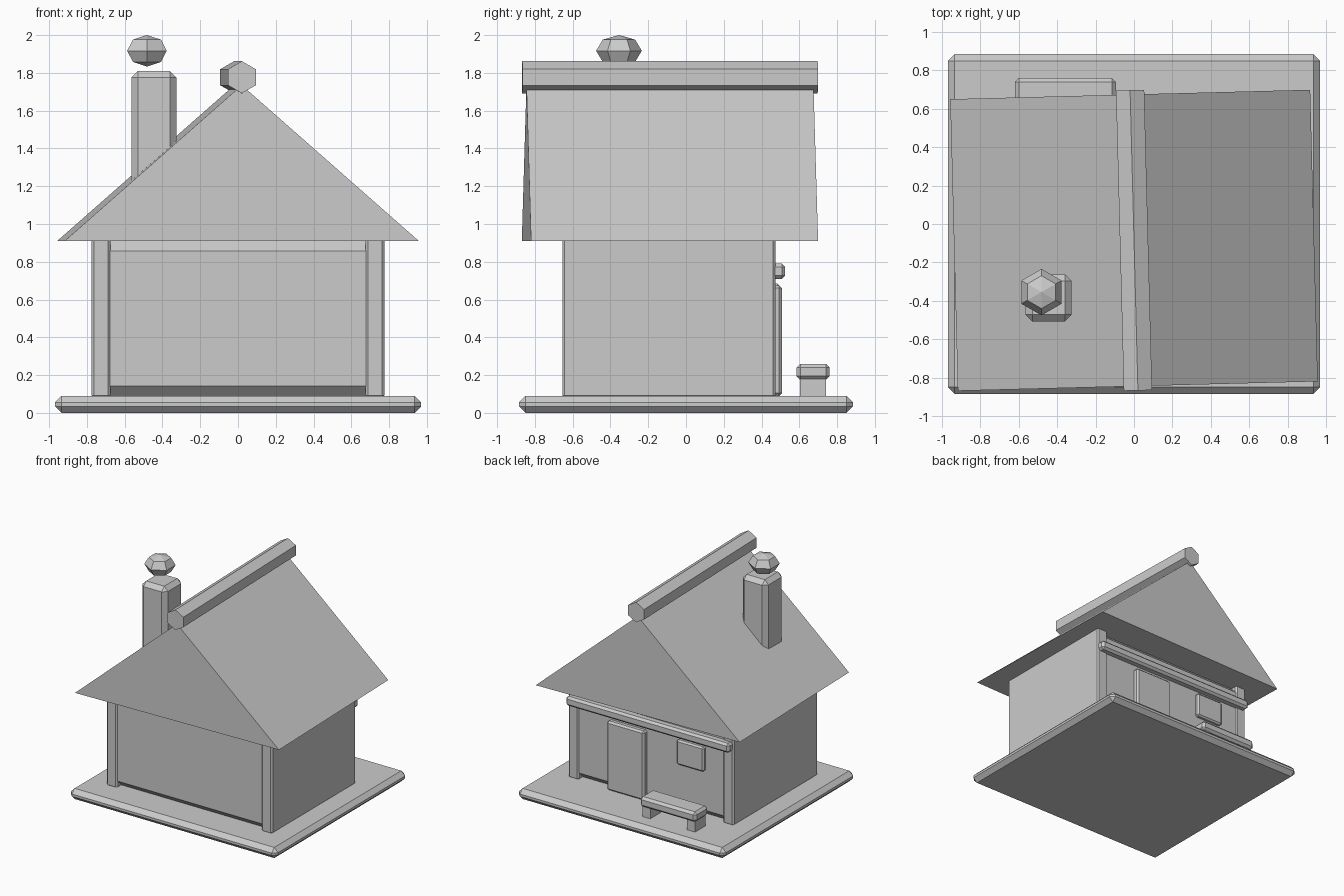
import bpy, bmesh, math
from mathutils import Matrix

if "Cube" in bpy.data.objects:
    bpy.data.objects.remove(bpy.data.objects["Cube"])

stone = bpy.data.materials.new("plain grey")
stone.diffuse_color = (0.6, 0.6, 0.6, 1)
stone.use_nodes = True
stone.node_tree.nodes["Principled BSDF"].inputs["Base Color"].default_value = stone.diffuse_color
TILT = math.radians(1.5)   # the roof sits slightly askew


def finish(name, bm):
    bmesh.ops.recalc_face_normals(bm, faces=bm.faces[:])
    me = bpy.data.meshes.new(name)
    bm.to_mesh(me)
    bm.free()
    me.materials.append(stone)
    ob = bpy.data.objects.new(name, me)
    bpy.context.collection.objects.link(ob)
    return ob


def box(name, xs, ys, zs, bevel=0.0):
    """Box between the given ranges, with chamfered edges."""
    bm = bmesh.new()
    bmesh.ops.create_cube(bm, size=1)
    for v in bm.verts:
        for i, (lo, hi) in enumerate((xs, ys, zs)):
            v.co[i] = lo if v.co[i] < 0 else hi
    if bevel:
        bmesh.ops.bevel(bm, geom=bm.edges[:], offset=bevel, segments=1,
                        profile=0.5, affect='EDGES')
    return finish(name, bm)


# Ground slab and house body
box("base", (-0.97, 0.97), (-0.885, 0.885), (0, 0.09), 0.035)
box("house_body", (-0.73, 0.73), (-0.645, 0.465), (0.09, 0.91), 0.052)

# Side walls, standing slightly proud of the body
for side, s in (("left", -1), ("right", 1)):
    box(side + "_wall", sorted((s * 0.675, s * 0.775)), (-0.655, 0.473),
        (0.08, 0.93), 0.013)

# Gabled roof: triangular profile pushed along y
bm = bmesh.new()
profile = [(-0.938, 0.91), (0.938, 0.91), (0, 1.735)]
front = bm.faces.new([bm.verts.new((x, -0.76, z)) for x, z in profile])
ext = bmesh.ops.extrude_face_region(bm, geom=[front], use_keep_orig=True)
new = [g for g in ext["geom"] if isinstance(g, bmesh.types.BMVert)]
bmesh.ops.translate(bm, verts=new, vec=(0, 1.52, 0))
roof = finish("roof", bm)
roof.location = (0, -0.085, 0)
roof.rotation_euler = (0, 0, TILT)

# Hexagonal ridge log
bm = bmesh.new()
bmesh.ops.create_cone(bm, cap_ends=True, segments=6, radius1=0.085,
                      radius2=0.085, depth=1.565,
                      matrix=Matrix.Rotation(math.pi / 2, 4, 'X'))
ridge = finish("ridge_log", bm)
ridge.location = (0, -0.085, 1.777)
ridge.rotation_euler = (0, 0, TILT)

# Chimney and smoke puff
box("chimney", (-0.565, -0.325), (-0.507, -0.262), (1.1, 1.81), 0.035)
bm = bmesh.new()
bmesh.ops.create_uvsphere(bm, u_segments=6, v_segments=4, radius=0.121)
bmesh.ops.scale(bm, verts=bm.verts[:], vec=(1, 1, 0.69))
puff = finish("smoke_puff", bm)
puff.location = (-0.482, -0.355, 1.917)

# Back side: door, window and beam
box("door", (0.04, 0.39), (0.44, 0.508), (0.09, 0.675), 0.015)
box("window", (-0.51, -0.255), (0.44, 0.497), (0.475, 0.685), 0.013)
box("beam", (-0.765, 0.765), (0.445, 0.525), (0.71, 0.79), 0.018)

# Bench
box("bench_seat", (-0.62, -0.095), (0.585, 0.76), (0.175, 0.26), 0.02)
for side, x in (("left", -0.605), ("right", -0.185)):
    box("bench_leg_" + side, (x, x + 0.075), (0.603, 0.742), (0.08, 0.19))
